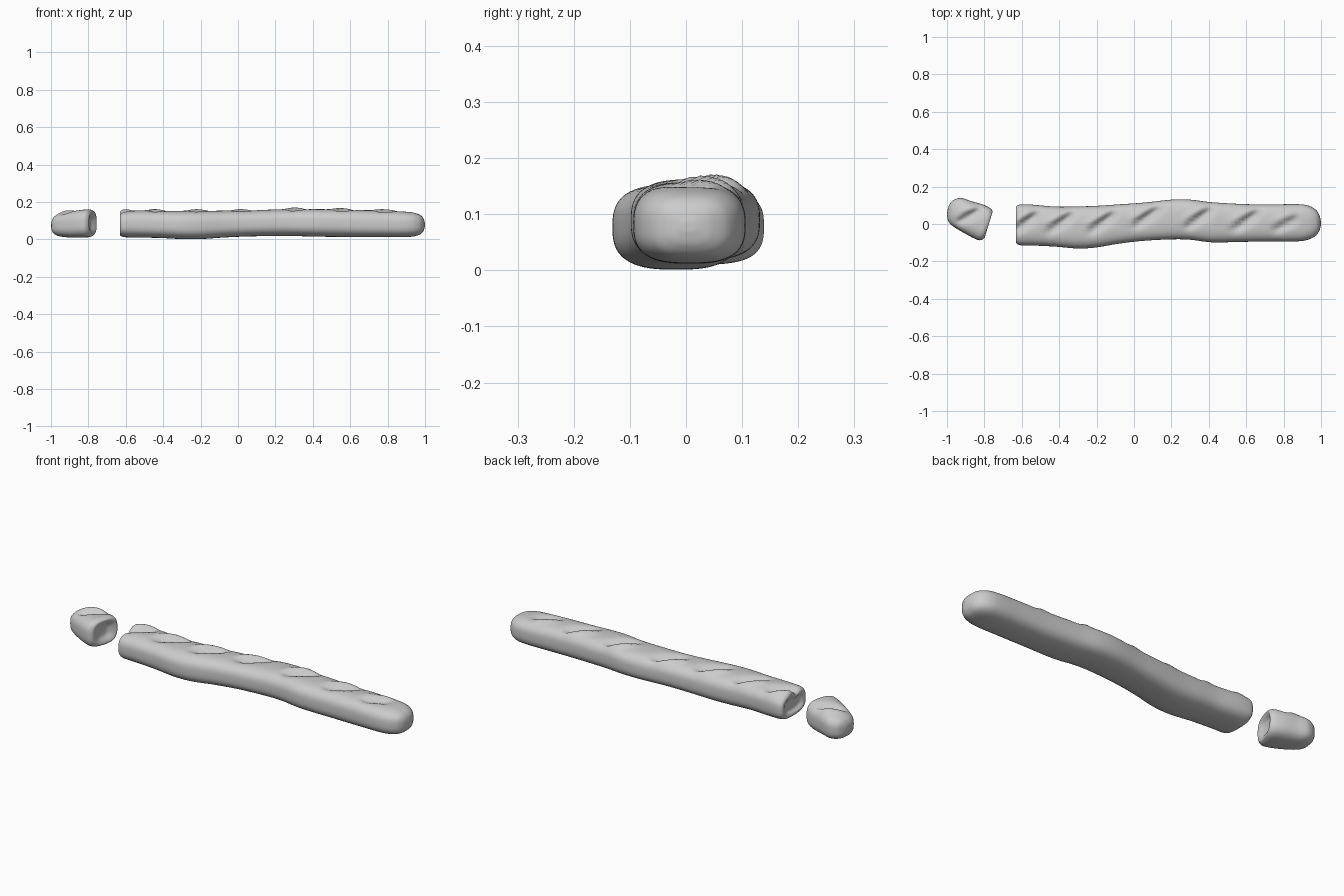
import bpy, bmesh, math
from mathutils import Vector

RING = 64
POWER = 2.8


def catmull(p0, p1, p2, p3, t):
    return [0.5 * (2 * b + (c - a) * t + (2 * a - 5 * b + 4 * c - d) * t * t
                   + (3 * b - a - 3 * c + d) * t ** 3)
            for a, b, c, d in zip(p0, p1, p2, p3)]


def resample(keys, steps):
    out = []
    n = len(keys)
    for i in range(n - 1):
        p0, p3 = keys[max(i - 1, 0)], keys[min(i + 2, n - 1)]
        for s in range(steps):
            out.append(catmull(p0, keys[i], keys[i + 1], p3, s / steps))
    return out + [keys[-1]]


def slash_height(x, y, slashes):
    # a scored cut: narrow valley with a raised lip behind it
    h = 0.0
    for cx, cy, half, angle, depth in slashes:
        c, s = math.cos(angle), math.sin(angle)
        u = (x - cx) * c + (y - cy) * s
        v = -(x - cx) * s + (y - cy) * c
        fade = math.exp(-(u / half) ** 4)
        width = 0.026 if v < 0 else 0.016
        h -= depth * math.exp(-(v / width) ** 2) * fade
        h += 0.45 * depth * math.exp(-((v - 0.038) / 0.02) ** 2) * fade
    return h


def loaf(name, keys, slashes, steps):
    # each key: near edge x, y, far edge x, y, bottom z, top z
    bm = bmesh.new()
    rings = []
    for ax, ay, bx, by, lo, hi in resample(keys, steps):
        a, b = Vector((ax, ay)), Vector((bx, by))
        mid, half = (a + b) / 2, (b - a) / 2
        ring = []
        for k in range(RING):
            t = 2 * math.pi * k / RING
            c, s = math.cos(t), math.sin(t)
            p = mid + half * math.copysign(abs(c) ** (2 / POWER), c)
            up = math.copysign(abs(s) ** (2 / POWER), s)
            z = (lo + hi) / 2 + (hi - lo) / 2 * up
            if up > 0:
                z += slash_height(p.x, p.y, slashes) * up ** 2 * min(1, (hi - lo) / 0.12)
            ring.append(bm.verts.new((p.x, p.y, z)))
        rings.append(ring)
    for r, q in zip(rings, rings[1:]):
        for k in range(RING):
            j = (k + 1) % RING
            bm.faces.new((r[k], r[j], q[j], q[k]))
    bm.faces.new(rings[0])
    bm.faces.new(rings[-1])
    bmesh.ops.recalc_face_normals(bm, faces=bm.faces)
    for f in bm.faces:
        f.smooth = True
    me = bpy.data.meshes.new(name)
    bm.to_mesh(me)
    bm.free()
    ob = bpy.data.objects.new(name, me)
    bpy.context.collection.objects.link(ob)
    return ob


# long loaf: dished cut end, wavy body, rounded tip
body = [(x, lo_y, x, hi_y, lo_z, hi_z) for x, lo_y, hi_y, lo_z, hi_z in [
    (-0.614, -0.01, 0.0, 0.075, 0.08),
    (-0.617, -0.06, 0.05, 0.05, 0.105),
    (-0.630, -0.088, 0.08, 0.034, 0.125),
    (-0.628, -0.104, 0.096, 0.02, 0.142),
    (-0.605, -0.114, 0.104, 0.012, 0.152),
    (-0.54, -0.115, 0.103, 0.01, 0.155),
    (-0.42, -0.121, 0.093, 0.008, 0.153),
    (-0.30, -0.131, 0.094, 0.002, 0.153),
    (-0.20, -0.125, 0.097, 0.002, 0.153),
    (-0.08, -0.105, 0.105, 0.010, 0.154),
    (0.05, -0.09, 0.114, 0.016, 0.155),
    (0.20, -0.082, 0.13, 0.018, 0.160),
    (0.30, -0.084, 0.13, 0.018, 0.161),
    (0.42, -0.098, 0.116, 0.015, 0.162),
    (0.60, -0.095, 0.106, 0.013, 0.158),
    (0.75, -0.094, 0.105, 0.012, 0.155),
    (0.87, -0.093, 0.106, 0.012, 0.150),
    (0.93, -0.084, 0.099, 0.015, 0.145),
    (0.97, -0.064, 0.078, 0.025, 0.133),
    (0.99, -0.038, 0.05, 0.043, 0.115),
    (0.998, -0.012, 0.022, 0.065, 0.092),
    (0.999, -0.001, 0.008, 0.077, 0.08)]]
angle = math.radians(36)
body_slashes = [(x, y, 0.085, angle, 0.024) for x, y in [
    (-0.58, 0.01), (-0.39, 0.01), (-0.17, 0.01), (0.07, 0.04),
    (0.35, 0.035), (0.60, 0.02)]] + [(0.81, 0.0, 0.07, math.radians(28), 0.018)]
loaf("bread_loaf", body, body_slashes, 10)

# cut heel: slightly turned, dished face towards the loaf
heel = [
    (-0.797, -0.008, -0.796, -0.002, 0.083, 0.087),
    (-0.798, -0.035, -0.787, 0.03, 0.06, 0.115),
    (-0.796, -0.063, -0.764, 0.054, 0.038, 0.138),
    (-0.803, -0.078, -0.756, 0.068, 0.024, 0.151),
    (-0.825, -0.087, -0.77, 0.086, 0.013, 0.16),
    (-0.855, -0.077, -0.81, 0.105, 0.01, 0.158),
    (-0.90, -0.053, -0.87, 0.122, 0.01, 0.152),
    (-0.95, -0.024, -0.925, 0.139, 0.014, 0.142),
    (-0.982, 0.0, -0.97, 0.125, 0.025, 0.126),
    (-0.996, 0.025, -0.992, 0.092, 0.045, 0.103),
    (-0.999, 0.05, -0.999, 0.06, 0.07, 0.078)]
loaf("bread_heel", heel, [(-0.88, 0.045, 0.07, math.radians(30), 0.02)], 10)
